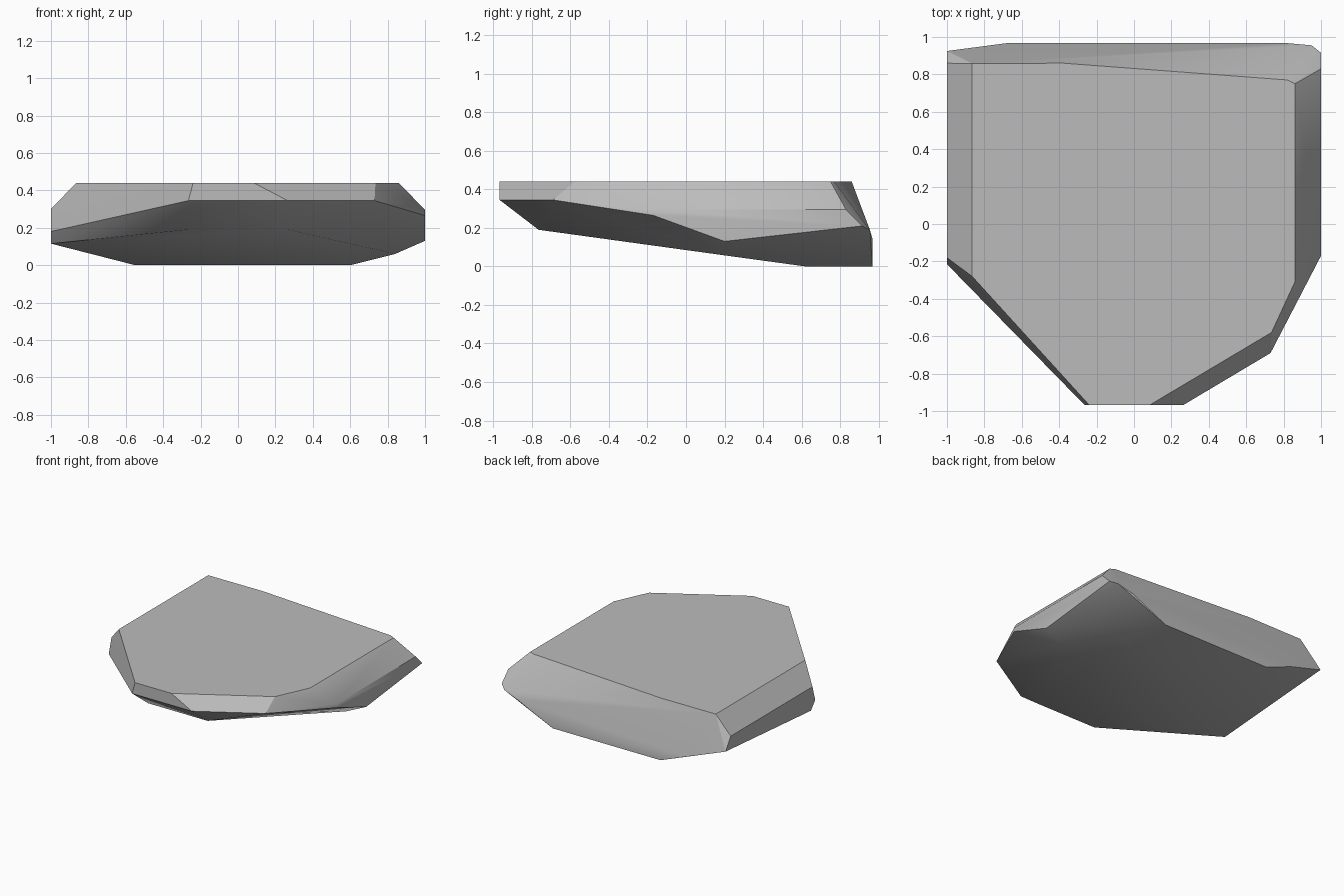
import bpy
import bmesh
from math import radians

cube = bpy.data.objects.get("Cube")
if cube:
    bpy.data.objects.remove(cube, do_unlink=True)


def flat_material(name, value):
    """Plain matte grey used for the whole stone."""
    material = bpy.data.materials.new(name)
    material.use_nodes = True
    colour = (value, value, value, 1)
    material.diffuse_color = colour
    shader = material.node_tree.nodes["Principled BSDF"]
    shader.inputs["Base Color"].default_value = colour
    shader.inputs["Roughness"].default_value = 0.9
    return material


def at_height(outline, z):
    """Lift a plan outline to a level ring of corners."""
    return [(x, y, z) for x, y in outline]


def chiselled_stone(name, corners, material):
    """Wrap a skin round the corners, then merge its coplanar facets."""
    bm = bmesh.new()
    for corner in corners:
        bm.verts.new(corner)
    hull = bmesh.ops.convex_hull(bm, input=bm.verts[:])
    unused = set(hull["geom_interior"]) | set(hull["geom_unused"])
    loose = [item for item in unused if isinstance(item, bmesh.types.BMVert)]
    bmesh.ops.delete(bm, geom=loose, context="VERTS")
    bmesh.ops.dissolve_limit(bm, angle_limit=radians(1),
                             verts=bm.verts[:], edges=bm.edges[:])
    bmesh.ops.recalc_face_normals(bm, faces=bm.faces[:])
    mesh = bpy.data.meshes.new(name)
    bm.to_mesh(mesh)
    bm.free()
    mesh.materials.append(material)
    stone = bpy.data.objects.new(name, mesh)
    bpy.context.collection.objects.link(stone)
    bpy.ops.object.select_all(action="DESELECT")
    stone.select_set(True)
    bpy.context.view_layer.objects.active = stone
    bpy.ops.object.shade_smooth_by_angle(angle=radians(30))
    return stone


# Level top of the slab
top = at_height([(-.865, .857), (-.865, -.28), (-.24, -.967), (.085, -.967),
                 (.735, -.58), (.86, -.31), (.86, .75), (.82, .77),
                 (-.38, .86)], .44)

# Straight side walls, left and right as seen from the front
near_wall = [(-1, .86, .3), (-1, -.18, .3), (-1, -.215, .18),
             (-1, -.16, .115), (-1, .925, .2)]
far_wall = [(1, .83, .295), (1, -.17, .295), (1, -.17, .265),
            (1, .2, .13), (1, .915, .21)]

# Blunt nose and the lower lip under it
nose = at_height([(-.265, -.967), (.265, -.967), (.73, -.69)], .345)
lip = at_height([(-.265, -.765), (.265, -.765)], .19)

# Rounded back shoulder and the small foot it rests on
shoulder = [(-.68, .967, .09), (.82, .967, .145), (.95, .955, .187),
            (.84, .18, .06)]
foot = at_height([(-.45, .967), (.51, .967), (.6, .62), (-.55, .62)], 0)

grey = flat_material("stone_grey", .5)
chiselled_stone("flat_rock",
                top + near_wall + far_wall + nose + lip + shoulder + foot,
                grey)
